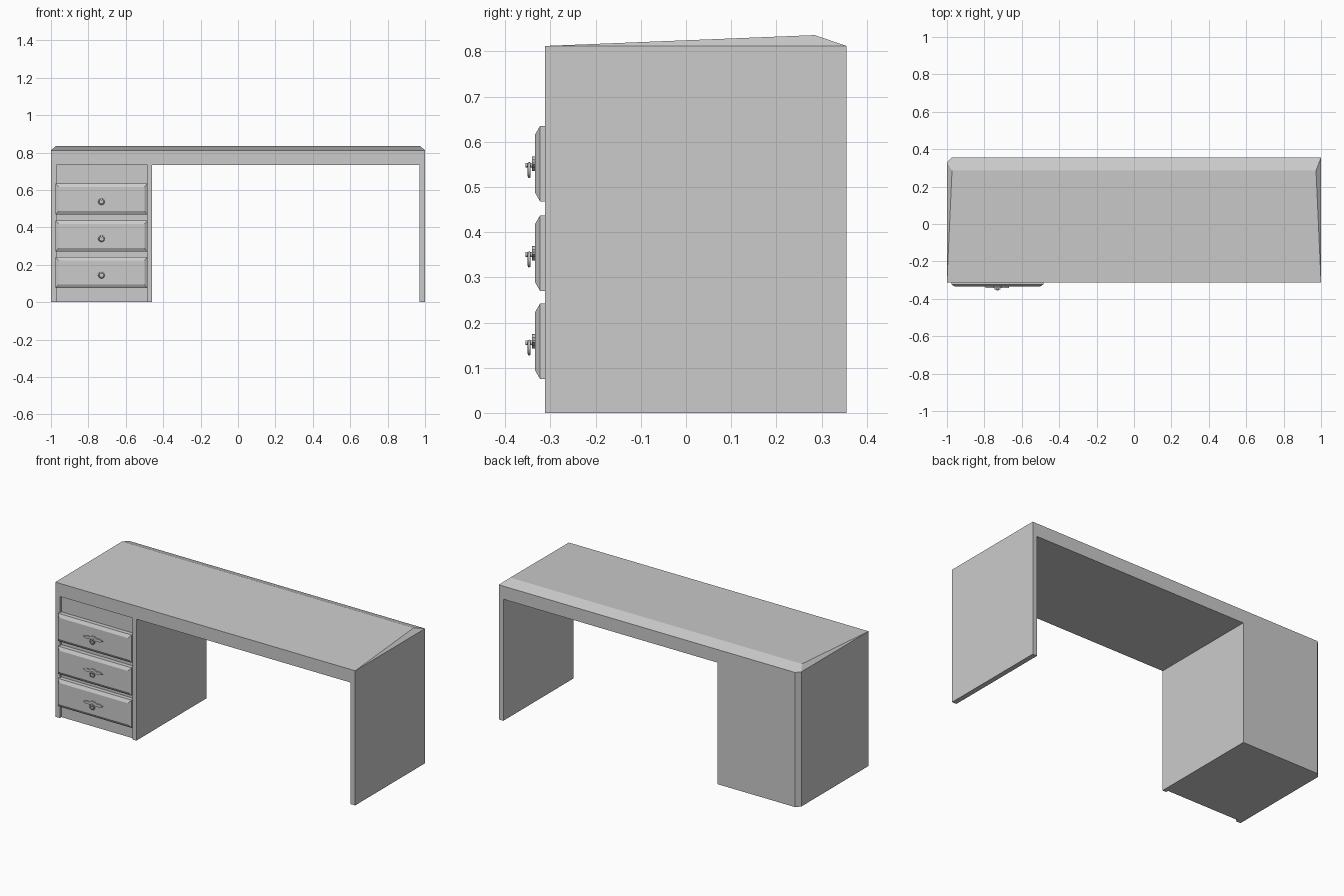
import bpy, bmesh
from math import pi
from mathutils import Matrix

if "Cube" in bpy.data.objects:
    bpy.data.objects.remove(bpy.data.objects["Cube"])

FRONT, BACK = -0.312, 0.355


def finish(bm, name, smooth=False):
    bmesh.ops.recalc_face_normals(bm, faces=bm.faces)
    me = bpy.data.meshes.new(name)
    bm.to_mesh(me)
    bm.free()
    for p in me.polygons:
        p.use_smooth = smooth
    ob = bpy.data.objects.new(name, me)
    bpy.context.collection.objects.link(ob)
    return ob


def prism(name, outline, a, b, axis='z'):
    """Extrude an outline from a to b: (x, y) along z, or (x, z) along y."""
    bm = bmesh.new()
    put = (lambda u, v, w: (u, v, w)) if axis == 'z' else (lambda u, v, w: (u, w, v))
    lo = [bm.verts.new(put(u, v, a)) for u, v in outline]
    hi = [bm.verts.new(put(u, v, b)) for u, v in outline]
    bm.faces.new(lo)
    bm.faces.new(hi)
    n = len(outline)
    for i in range(n):
        j = (i + 1) % n
        bm.faces.new((lo[i], lo[j], hi[j], hi[i]))
    return finish(bm, name)


def hull(name, points):
    bm = bmesh.new()
    for p in points:
        bm.verts.new(p)
    bmesh.ops.convex_hull(bm, input=bm.verts)
    bmesh.ops.dissolve_limit(bm, angle_limit=0.002, verts=bm.verts, edges=bm.edges)
    return finish(bm, name)


def rod(name, x, z, y0, y1, r, sides=12):
    bm = bmesh.new()
    m = Matrix.Translation((x, (y0 + y1) / 2, z)) @ Matrix.Rotation(pi / 2, 4, 'X')
    bmesh.ops.create_cone(bm, cap_ends=True, segments=sides, radius1=r, radius2=r,
                          depth=abs(y1 - y0), matrix=m)
    return finish(bm, name)


# Desktop: thick slab with a gentle rise to a ridge near the back
plan = [(-1, FRONT), (1, FRONT), (1, BACK), (-0.975, BACK), (-1, 0.33)]
ridge = [(s * 0.973, y, z) for s in (-1, 1) for y, z in ((0.24, 0.834), (0.285, 0.836))]
hull("desktop", [(x, y, z) for x, y in plan for z in (0.733, 0.812)] + ridge)

# Drawer pedestal with a shallow recess in front and a clipped back corner
prism("drawer_pedestal", [(-1, FRONT), (-0.97, FRONT), (-0.97, FRONT + 0.015),
                          (-0.485, FRONT + 0.015), (-0.485, FRONT), (-0.46, FRONT),
                          (-0.46, BACK), (-0.975, BACK), (-1, 0.33)], 0, 0.733)

# Side panel leg
prism("side_panel", [(0.97, FRONT), (1, FRONT), (1, BACK), (0.97, BACK)], 0, 0.733)

# Right half of the winged handle plate, mirrored for the left
half = [(0, 0.016), (0.013, 0.014), (0.022, 0.007), (0.04, 0.009), (0.063, 0.002)]
wing = half + [(x, -z) for x, z in reversed(half)]
wing += [(-x, z) for x, z in reversed(wing) if x > 0]

CX, W = -0.73, 0.246
for label, z0, z1 in (("top", 0.468, 0.635), ("middle", 0.27, 0.437), ("bottom", 0.075, 0.242)):
    zc = (z0 + z1) / 2
    # Drawer front with bevelled face
    rings = ((FRONT + 0.015, 0, 0), (-0.323, 0, 0), (-0.334, 0.017, 0.019))
    hull(label + "_drawer_front", [(CX + s * (W - dx), y, z) for y, dx, dz in rings
                                   for s in (-1, 1) for z in (z0 + dz, z1 - dz)])
    # Handle plate, pin and hanging ring
    prism(label + "_handle_plate", [(CX + x, zc + z) for x, z in wing], -0.333, -0.341, 'y')
    rod(label + "_handle_pin", CX, zc - 0.003, -0.334, -0.355, 0.005)
    bpy.ops.mesh.primitive_torus_add(major_segments=20, minor_segments=8, major_radius=0.0145,
                                     minor_radius=0.0032, location=(CX, -0.347, zc - 0.014),
                                     rotation=(pi / 2, 0, 0))
    ring = bpy.context.object
    ring.name = label + "_handle_ring"
    bpy.ops.object.shade_smooth()
